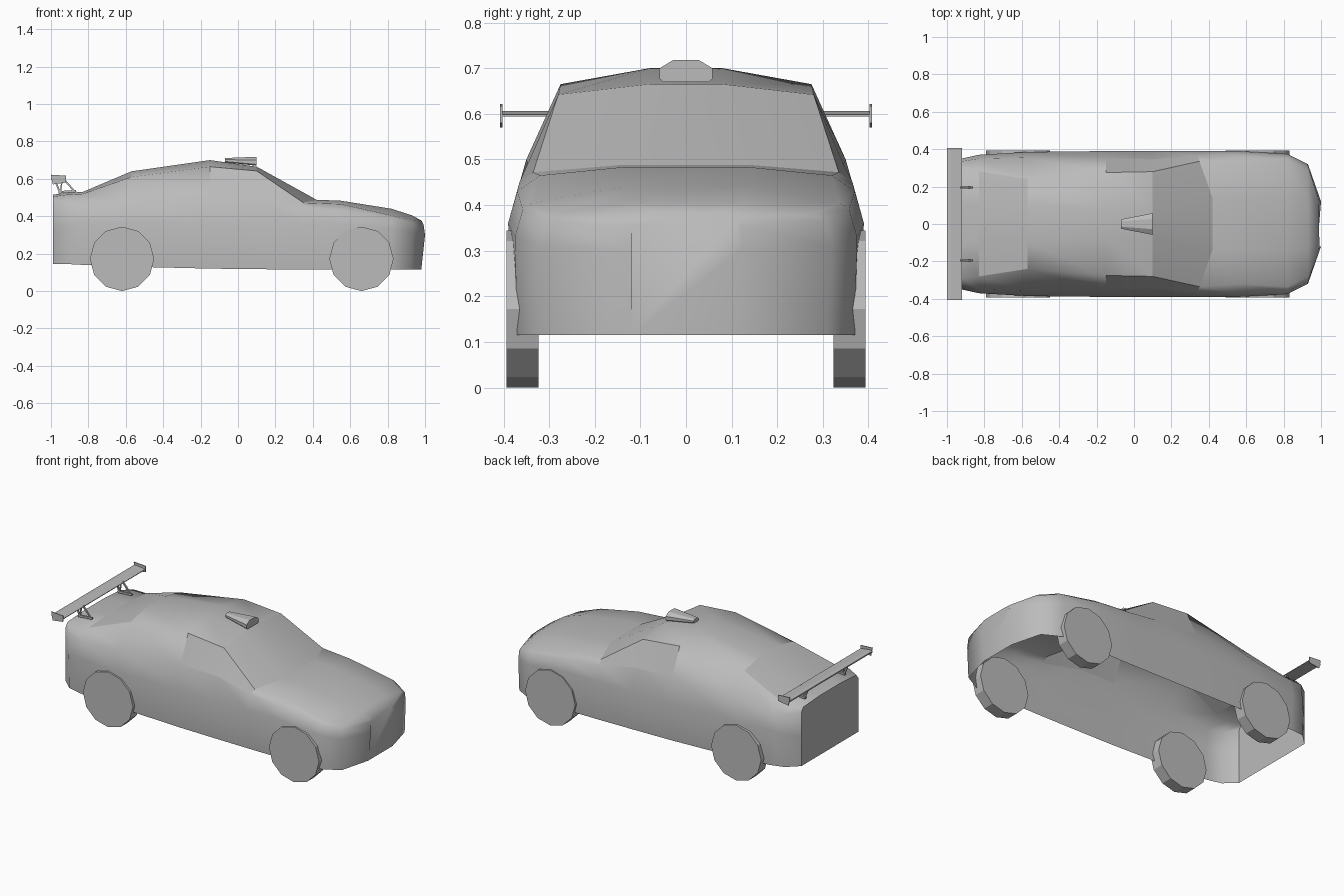
import bpy
import bmesh
import math
from mathutils import Vector

default_cube = bpy.data.objects.get("Cube")
if default_cube:
    bpy.data.objects.remove(default_cube, do_unlink=True)

grey = bpy.data.materials.new("plain grey")
grey.use_nodes = True
grey.diffuse_color = (0.5, 0.5, 0.5, 1)
grey.node_tree.nodes["Principled BSDF"].inputs["Base Color"].default_value = (0.5, 0.5, 0.5, 1)


def finish(name, bm):
    """Turn a bmesh into a named grey object."""
    bmesh.ops.recalc_face_normals(bm, faces=bm.faces)
    mesh = bpy.data.meshes.new(name)
    bm.to_mesh(mesh)
    bm.free()
    mesh.materials.append(grey)
    obj = bpy.data.objects.new(name, mesh)
    bpy.context.collection.objects.link(obj)
    return obj


def loft(bm, rings, closed):
    """Skin consecutive rings and cap both ends; return faces by station and strip."""
    rows = [[bm.verts.new(p) for p in ring] for ring in rings]
    count = len(rows[0])
    faces = {}
    for s in range(len(rows) - 1):
        for i in range(count if closed else count - 1):
            j = (i + 1) % count
            faces[s, i] = bm.faces.new((rows[s][i], rows[s][j], rows[s + 1][j], rows[s + 1][i]))
    bm.faces.new(rows[0])
    bm.faces.new(rows[-1])
    return faces


def mirrored(x_values, half):
    """Full ring from the half profile given as (y, z) pairs."""
    side = [(x, y, z) for x, (y, z) in zip(x_values, half)]
    return side + [(x, -y, z) for x, y, z in reversed(side)]


def plate(name, outline, y, thickness):
    """Flat side profile in (x, z), extruded across y."""
    bm = bmesh.new()
    loft(bm, [[(x, y + d, z) for x, z in outline] for d in (-thickness / 2, thickness / 2)], True)
    return finish(name, bm)


def bar(name, start, end, y, width):
    """Thin square strut between two (x, z) points."""
    a, b = Vector(start), Vector(end)
    side = Vector((a.y - b.y, b.x - a.x)).normalized() * width / 2
    return plate(name, [a + side, b + side, b - side, a - side], y, width)


# Body shell, open below: each station is x, then sill, waist, shoulder, roof edge, crown
stations = [
    (-.99, (.28, .145), (.28, .33), (.28, .48), (.26, .505), (.1, .515)),
    (-.92, (.345, .145), (.35, .35), (.335, .47), (.29, .515), (.1, .525)),
    (-.83, (.36, .14), (.37, .36), (.35, .46), (.28, .52), (.1, .53)),
    (-.57, (.37, .13), (.385, .36), (.355, .48), (.24, .61), (.1, .64)),
    (-.15, (.375, .12), (.39, .36), (.35, .5), (.275, .665), (.08, .7)),
    (.1, (.375, .117), (.39, .36), (.345, .49), (.28, .642), (.08, .665)),
    (.34, (.375, .115), (.39, .36), (.365, .45), (.335, .472), (.14, .488)),
    (.55, (.375, .115), (.39, .36), (.37, .43), (.32, .465), (.14, .483)),
    (.82, (.37, .115), (.375, .33), (.358, .39), (.335, .405), (.14, .44)),
    (.93, (.31, .115), (.32, .31), (.31, .365), (.28, .38), (.13, .405)),
    (1, (.12, .115), (.12, .3), (.12, .355), (.11, .37), (.06, .377)),
]
WINDSCREEN, NOSE = 6, 10
lean = {WINDSCREEN: (0, 0, 0, .01, .08), NOSE: (-.02, 0, -.008, -.015, -.02)}
rings = []
for index, (x, *half) in enumerate(stations):
    shifts = lean.get(index, (0,) * 5)
    rings.append(mirrored([x + d for d in shifts], half))
bm = bmesh.new()
faces = loft(bm, rings, False)

# Windscreen, rear window and side windows stay crisp against the smooth panels
windows = [{faces[s, i] for i in (3, 4, 5)} for s in (2, 5)]
windows += [{faces[s, i] for s in (4, 5)} for i in (2, 6)]
for face in bm.faces:
    face.smooth = True
for edge in bm.edges:
    linked = edge.link_faces
    border = any(sum(f in w for f in linked) == 1 for w in windows)
    bend = abs(edge.calc_face_angle(0)) if len(linked) == 2 else 0
    cap = any(len(f.verts) > 4 for f in linked) and edge.verts[0].co.x < 0
    if border or cap or bend > math.radians(50):
        edge.smooth = False
finish("body_shell", bm)

# Wheels
for end, x in (("front", .66), ("rear", -.62)):
    for side, sign in (("left", 1), ("right", -1)):
        bm = bmesh.new()
        bmesh.ops.create_cone(bm, cap_ends=True, segments=12, radius1=.172, radius2=.172, depth=.07)
        wheel = finish(f"{end}_{side}_wheel", bm)
        wheel.rotation_euler.x = math.pi / 2
        wheel.location = (x, sign * .358, .172)

# Roof scoop, widening to the front
bm = bmesh.new()
mouth = [(.05, .67), (.058, .677), (.058, .7), (.028, .718)]
tail = [(.02, .688), (.025, .693), (.025, .703), (.014, .711)]
loft(bm, [mirrored([-.07] * 4, tail), mirrored([.1] * 4, mouth)], True)
finish("roof_scoop", bm)

# Rear wing with end plates and triangular struts
plate("wing_blade", [(-1, .602), (-.98, .606), (-.92, .598), (-.92, .594), (-1, .594)], 0, .81)
for side, sign in (("left", 1), ("right", -1)):
    plate(f"{side}_end_plate", [(-1, .622), (-.92, .617), (-.92, .58), (-.99, .57)], sign * .405, .005)
    y = sign * .195
    bar(f"{side}_rear_strut", (-.98, .597), (-.95, .522), y, .009)
    bar(f"{side}_front_strut", (-.93, .597), (-.87, .528), y, .009)
    bar(f"{side}_strut_foot", (-.96, .528), (-.865, .535), y, .012)
    bar(f"{side}_cross_brace", (-.94, .595), (-.95, .525), y, .007)
